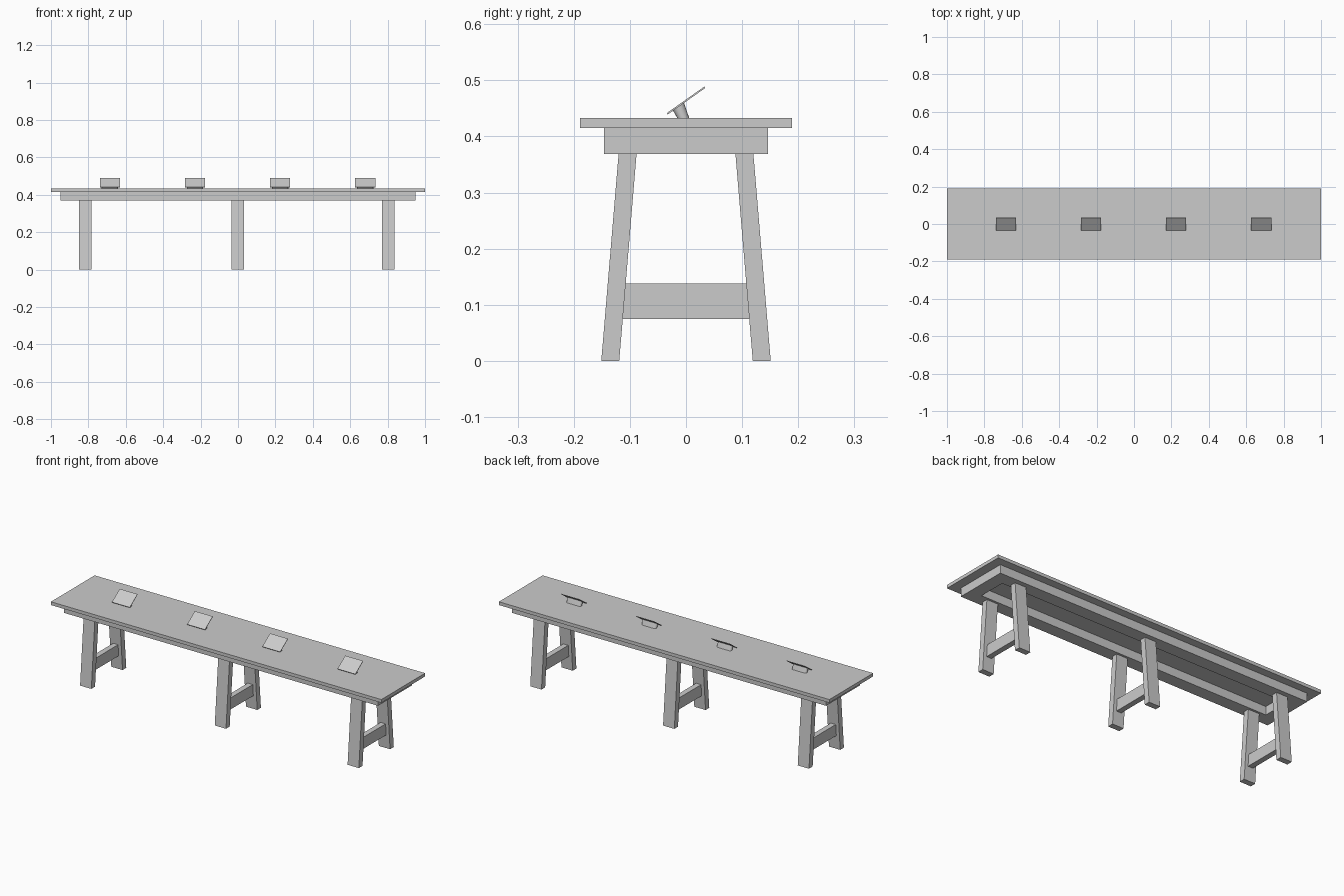
import bpy, bmesh, math

if "Cube" in bpy.data.objects:
    bpy.data.objects.remove(bpy.data.objects["Cube"])


def mesh_object(name, bm):
    bmesh.ops.recalc_face_normals(bm, faces=bm.faces)
    me = bpy.data.meshes.new(name)
    bm.to_mesh(me)
    bm.free()
    ob = bpy.data.objects.new(name, me)
    bpy.context.collection.objects.link(ob)
    return ob


def loft(name, bottom, top):
    """Solid between two rings with matching point counts."""
    bm = bmesh.new()
    a = [bm.verts.new(p) for p in bottom]
    b = [bm.verts.new(p) for p in top]
    bm.faces.new(a)
    bm.faces.new(b)
    n = len(a)
    for i in range(n):
        j = (i + 1) % n
        bm.faces.new((a[i], a[j], b[j], b[i]))
    return mesh_object(name, bm)


def rect(x0, x1, y0, y1, z):
    return [(x0, y0, z), (x1, y0, z), (x1, y1, z), (x0, y1, z)]


def box(name, x0, x1, y0, y1, z0, z1):
    return loft(name, rect(x0, x1, y0, y1, z0), rect(x0, x1, y0, y1, z1))


# Table top
box("table_top", -1, 1, -0.189, 0.189, 0.415, 0.433)

# Apron: open rectangular frame with thick rails
OX, OY, T = 0.95, 0.146, 0.07
for s in (-1, 1):
    y = sorted((s * OY, s * (OY - T)))
    box("long_rail", -OX, OX, *y, 0.369, 0.415)
    x = sorted((s * OX, s * (OX - T)))
    box("end_rail", *x, -(OY - T), OY - T, 0.369, 0.415)

# Three trestles: splayed legs joined by a stretcher
for cx in (-0.816, -0.001, 0.803):
    x0, x1 = cx - 0.034, cx + 0.034
    for s in (-1, 1):
        loft("leg", rect(x0, x1, s * 0.151, s * 0.119, 0),
             rect(x0, x1, s * 0.120, s * 0.088, 0.37))
    # stretcher ends follow the leg slope
    loft("stretcher", rect(cx - 0.015, cx + 0.015, -0.114, 0.114, 0.075),
         rect(cx - 0.015, cx + 0.015, -0.109, 0.109, 0.138))


def stadium(cx, half, r, cy, cz, dy, dz):
    """Round-ended slot outline; dy, dz is the in-plane depth direction."""
    pts = []
    for side in (1, -1):
        for i in range(9):
            a = -math.pi / 2 + math.pi * i / 8
            u, v = side * (half - r + r * math.cos(a)), side * math.sin(a)
            pts.append((cx + u, cy + v * dy, cz + v * dz))
    return pts


# Four tilted panels on round-ended stands
tilt = math.radians(35.2)
for cx in (-0.685, -0.23, 0.225, 0.68):
    bpy.ops.mesh.primitive_cube_add(size=1, location=(cx, 0, 0.464),
                                    rotation=(tilt, 0, 0))
    panel = bpy.context.object
    panel.name = "tilted_panel"
    panel.scale = (0.108, 0.082, 0.003)
    stand = loft("panel_stand",
                 stadium(cx, 0.044, 0.0105, -0.0045, 0.432, 0.0105, 0),
                 stadium(cx, 0.044, 0.0105, -0.0135, 0.4535, 0.0098, 0.0069))
    bpy.ops.object.select_all(action='DESELECT')
    bpy.context.view_layer.objects.active = stand
    stand.select_set(True)
    bpy.ops.object.shade_smooth_by_angle(angle=math.radians(35))
